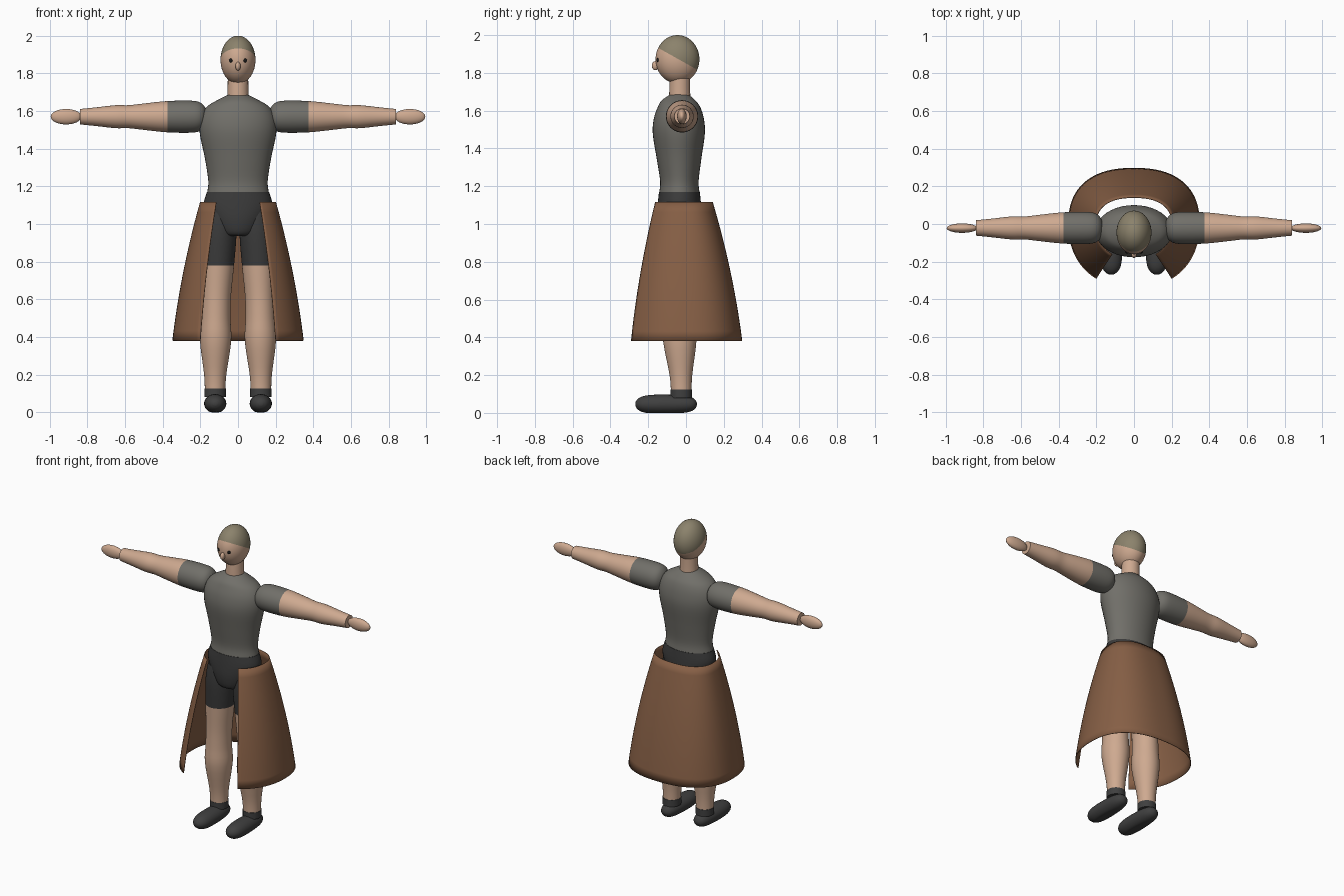
import bpy, bmesh, math
from mathutils import Vector

if "Cube" in bpy.data.objects:
    bpy.data.objects.remove(bpy.data.objects["Cube"], do_unlink=True)


def material(name, r, g, b):
    m = bpy.data.materials.new(name)
    m.use_nodes = True
    m.diffuse_color = (r, g, b, 1)
    m.node_tree.nodes["Principled BSDF"].inputs["Base Color"].default_value = (r, g, b, 1)
    return m


SKIN = material("skin", 0.62, 0.40, 0.28)
SHIRT = material("grey shirt", 0.165, 0.16, 0.142)
SHORTS = material("charcoal shorts", 0.043, 0.043, 0.043)
LEATHER = material("brown skirt", 0.24, 0.115, 0.06)
HAIR = material("ash hair", 0.26, 0.225, 0.15)
SHOE = material("dark shoe", 0.05, 0.05, 0.05)
EYE = material("black eye", 0.01, 0.01, 0.01)


def finish(bm, name, mats, rule=None):
    """Turn a bmesh into a smooth object; rule(face centre) picks the material."""
    bmesh.ops.recalc_face_normals(bm, faces=bm.faces)
    for f in bm.faces:
        f.smooth = True
        if rule:
            f.material_index = int(rule(f.calc_center_median()))
    me = bpy.data.meshes.new(name)
    bm.to_mesh(me)
    bm.free()
    for m in mats:
        me.materials.append(m)
    me.set_sharp_from_angle(angle=math.radians(40))
    ob = bpy.data.objects.new(name, me)
    bpy.context.collection.objects.link(ob)
    return ob


def smooth_rows(rows, steps):
    """Resample the key rings with a Catmull-Rom spline."""
    out = []
    for i in range(len(rows) - 1):
        p = [rows[max(i - 1, 0)], rows[i], rows[i + 1], rows[min(i + 2, len(rows) - 1)]]
        for k in range(steps):
            t = k / steps
            out.append([0.5 * (2 * b + (c - a) * t + (2 * a - 5 * b + 4 * c - d) * t * t
                               + (3 * b - a - 3 * c + d) * t ** 3) for a, b, c, d in zip(*p)])
    return out + [list(rows[-1])]


def loft(name, axis, rows, mats, rule=None, segs=40, steps=4):
    """Skin ellipses along an axis; a row is position, centre u, centre v, radius u, radius v."""
    bm = bmesh.new()
    rings = []
    for pos, cu, cv, ru, rv in smooth_rows(rows, steps):
        ring = []
        for i in range(segs):
            a = math.tau * i / segs
            co = [cu + ru * math.cos(a), cv + rv * math.sin(a)]
            co.insert("xyz".index(axis), pos)
            ring.append(bm.verts.new(co))
        rings.append(ring)
    for lo, hi in zip(rings, rings[1:]):
        for i in range(segs):
            j = (i + 1) % segs
            bm.faces.new((lo[i], lo[j], hi[j], hi[i]))
    bm.faces.new(rings[0])
    bm.faces.new(rings[-1])
    return finish(bm, name, mats, rule)


def ball(centre, radii, segs=32):
    bm = bmesh.new()
    bmesh.ops.create_uvsphere(bm, u_segments=segs, v_segments=segs // 2, radius=1)
    bmesh.ops.scale(bm, vec=radii, verts=bm.verts)
    bmesh.ops.translate(bm, vec=centre, verts=bm.verts)
    return bm


# Torso, hips and neck
loft("torso", "z", [
    (1.17, 0, -.035, .163, .106), (1.23, 0, -.035, .158, .102),
    (1.35, 0, -.037, .176, .119), (1.48, 0, -.038, .203, .138),
    (1.56, 0, -.038, .2, .132), (1.62, 0, -.037, .168, .112),
    (1.655, 0, -.04, .115, .088), (1.685, 0, -.035, .055, .05)], [SHIRT])
loft("hips", "z", [
    (.935, 0, -.035, .07, .07), (.95, 0, -.035, .108, .105),
    (1.02, 0, -.035, .15, .118), (1.1, 0, -.035, .182, .115),
    (1.17, 0, -.035, .165, .108)], [SHORTS])
loft("neck", "z", [
    (1.64, 0, -.033, .058, .057), (1.72, 0, -.033, .055, .055),
    (1.82, 0, -.03, .054, .053)], [SKIN])

# Head with the hair cut along a sloping hairline
HAIRLINE = Vector((0, 0, 1.85))
UP = Vector((0, .56, 1)).normalized()
bm = ball((0, -.045, 1.872), (.093, .116, .128), 48)
bmesh.ops.bisect_plane(bm, geom=bm.verts[:] + bm.edges[:] + bm.faces[:],
                       plane_co=HAIRLINE, plane_no=UP)
finish(bm, "head", [SKIN, HAIR], lambda c: (c - HAIRLINE).dot(UP) > 0)
finish(ball((0, -.162, 1.838), (.014, .019, .024), 20), "nose", [SKIN])

for side, s in (("left", 1), ("right", -1)):
    finish(ball((s * .037, -.149, 1.868), (.011, .007, .011), 16), side + "_eye", [EYE])

    # Arm with a short sleeve and a simple hand
    arm = [(.165, .02), (.175, .05), (.2, .075), (.25, .085), (.375, .083),
           (.5, .07), (.58, .061), (.65, .061), (.75, .05), (.838, .041)]
    loft(side + "_arm", "x", [(s * x, -.021, 1.57, r, r) for x, r in arm],
         [SKIN, SHIRT], lambda c: abs(c.x) < .375)
    finish(ball((s * .913, -.022, 1.57), (.082, .025, .041)), side + "_hand", [SKIN])

    # Leg in shorts
    loft(side + "_leg", "z", [
        (.1, s * .122, -.025, .054, .054), (.2, s * .121, -.027, .059, .06),
        (.38, s * .119, -.033, .083, .088), (.5, s * .118, -.035, .078, .085),
        (.62, s * .115, -.035, .078, .085), (.78, s * .108, -.035, .087, .093),
        (.95, s * .1, -.035, .092, .1), (1.06, s * .095, -.035, .08, .09)],
        [SKIN, SHORTS], lambda c: c.z > .78)

    # Shoe and ankle cuff
    loft(side + "_cuff", "z", [(z, s * .122, -.025, .057, .057) for z in (.08, .125)],
         [SHOE], steps=1)
    foot = [(-.268, .01), (-.255, .028), (-.225, .043), (-.17, .05), (-.08, .05),
            (0, .044), (.042, .03), (.057, .008)]
    shoe = loft(side + "_shoe", "y",
                [(y, s * .121, .046, r * 1.16, r) for y, r in foot], [SHOE])
    for v in shoe.data.vertices:
        v.co.z = max(v.co.z, 0)

# Long skirt, open at the front
bm = bmesh.new()
COLS, ROWS = 72, 14
grid = []
for k in range(ROWS + 1):
    t = k / ROWS
    f = t * (1.4 - .4 * t)
    a = .2 + .147 * f
    front, back = .19 + .15 * f, .14 + .156 * f
    row = []
    for i in range(COLS + 1):
        ang = math.radians(-57 + 294 * i / COLS)
        c, sn = math.cos(ang), math.sin(ang)
        b, n = (back, 2.4) if sn > 0 else (front, 2.2)
        # superellipse outline
        x = a * math.copysign(abs(c) ** (2 / n), c)
        y = b * math.copysign(abs(sn) ** (2 / n), sn)
        row.append(bm.verts.new((x, y, 1.115 - .735 * t)))
    grid.append(row)
for hi, lo in zip(grid, grid[1:]):
    for i in range(COLS):
        bm.faces.new((hi[i], lo[i], lo[i + 1], hi[i + 1]))
skirt = finish(bm, "skirt", [LEATHER])
thick = skirt.modifiers.new("thickness", "SOLIDIFY")
thick.thickness = .004
thick.offset = 0
